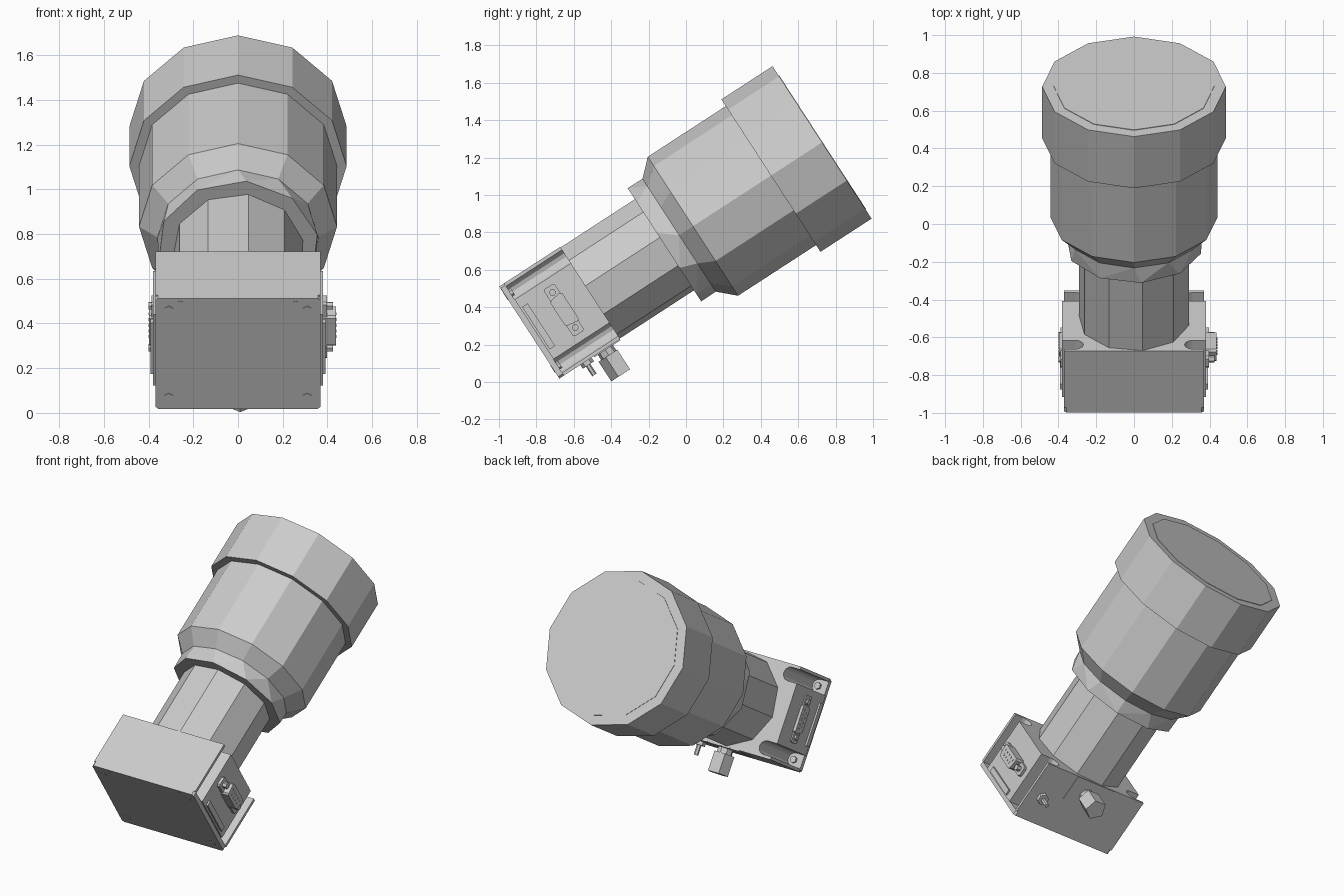
import bpy, bmesh, math
from mathutils import Matrix

if "Cube" in bpy.data.objects:
    bpy.data.objects.remove(bpy.data.objects["Cube"])

# Everything is modelled along local +y (lens axis), then tilted up as a whole
TILT = Matrix.Translation((0, -0.8375, 0.265)) @ Matrix.Rotation(math.radians(33), 4, 'X')


def finish(name, bm):
    bmesh.ops.recalc_face_normals(bm, faces=bm.faces[:])
    me = bpy.data.meshes.new(name)
    bm.to_mesh(me)
    bm.free()
    ob = bpy.data.objects.new(name, me)
    bpy.context.collection.objects.link(ob)
    ob.matrix_world = TILT
    return ob


def place(axis, p, h):
    return {'x': (h, p[0], p[1]), 'y': (p[0], h, p[1]), 'z': (p[0], p[1], h)}[axis]


def prism(name, pts, axis, lo, hi):
    bm = bmesh.new()
    a = [bm.verts.new(place(axis, p, lo)) for p in pts]
    b = [bm.verts.new(place(axis, p, hi)) for p in pts]
    bm.faces.new(a)
    bm.faces.new(b)
    n = len(pts)
    for i in range(n):
        j = (i + 1) % n
        bm.faces.new((a[i], a[j], b[j], b[i]))
    return finish(name, bm)


def ngon(r, n, off=0, c=(0, 0)):
    # first corner points along the second axis, turned by off degrees
    return [(c[0] + r * math.sin(math.radians(off + 360 * i / n)),
             c[1] + r * math.cos(math.radians(off + 360 * i / n))) for i in range(n)]


def rect(a0, a1, b0, b1):
    return [(a0, b0), (a1, b0), (a1, b1), (a0, b1)]


def hull_section(name, s0, ring0, s1, ring1):
    bm = bmesh.new()
    for s, ring in ((s0, ring0), (s1, ring1)):
        for p in ring:
            bm.verts.new((p[0], s, p[1]))
    bmesh.ops.convex_hull(bm, input=bm.verts[:])
    return finish(name, bm)


# Lens barrel
prism("lens_hood", ngon(0.486, 12), 'y', 1.54, 1.866)
prism("front_glass", ngon(0.425, 12), 'y', 1.85, 1.869)
prism("main_barrel", ngon(0.443, 12), 'y', 1.043, 1.545)
hull_section("barrel_cone", 0.955, ngon(0.36, 12), 1.043, ngon(0.443, 12))
hull_section("rear_ring", 0.861, ngon(0.363, 10, 6), 0.955, ngon(0.36, 12))
prism("rear_tube", ngon(0.294, 10, 9), 'y', 0.38, 0.87)

# Camera body: cross-section with a rounded screw channel at each corner
quarter = [(0.38, 0.19), (0.31, 0.19)]
quarter += [(0.31 - 0.0425 * math.sin(math.pi * k / 6),
             0.2325 - 0.0425 * math.cos(math.pi * k / 6)) for k in range(1, 6)]
quarter += [(0.31, 0.275), (0.37, 0.275), (0.37, 0.294)]
half = quarter + [(-x, t) for x, t in reversed(quarter)]
prism("camera_body", half + [(-x, -t) for x, t in half], 'y', 0.03, 0.388)
c = 0.012
corner = [(0.37, 0.294 - c), (0.37 - c, 0.294)]
top = corner + [(-x, t) for x, t in reversed(corner)]
prism("back_plate", top + [(-x, -t) for x, t in top], 'y', 0.0, 0.03)

# Corner screws and small dimples on the back
for sx in (-1, 1):
    for st in (-1, 1):
        prism("corner_screw", ngon(0.022, 6, 0, (0.31 * sx, 0.2325 * st)), 'y', -0.003, 0.045)
    prism("small_screw", ngon(0.01, 6, 0, (0.257 * sx, 0.272)), 'y', -0.002, 0.02)

# Side connectors: tall shell on the right, shallow one on the left
flange = [(0.185, -0.14), (0.195, -0.15), (0.245, -0.15), (0.255, -0.14),
          (0.255, 0.14), (0.245, 0.15), (0.195, 0.15), (0.185, 0.14)]
shell = [(0.18, -0.07), (0.19, -0.08), (0.25, -0.09), (0.262, -0.08),
         (0.262, 0.08), (0.25, 0.09), (0.19, 0.08), (0.18, 0.07)]
for side, sx, f, d, post in (("right", 1, 0.398, 0.438, 0.425), ("left", -1, 0.388, 0.398, 0.4)):
    prism(side + "_connector_flange", flange, 'x', 0.37 * sx, f * sx)
    prism(side + "_connector_shell", shell, 'x', 0.37 * sx, d * sx)
    prism(side + "_label_strip", rect(0.042, 0.077, -0.135, 0.135), 'x', 0.37 * sx, 0.392 * sx)
    for t in (-0.112, 0.112):
        prism(side + "_connector_post", ngon(0.019, 6, 0, (0.22, t)), 'x', 0.37 * sx, post * sx)
    for s, n in ((0.207, 4), (0.235, 5)):
        for i in range(n):
            t = (i - (n - 1) / 2) * 0.03
            prism(side + "_pin", ngon(0.006, 6, 0, (s, t)), 'x', 0.38 * sx, (d + 0.003) * sx)

# Underside: socket with plate, and a toggle switch with its nut
prism("socket_plate", rect(-0.14, 0.14, 0.22, 0.386), 'z', -0.30, -0.28)
prism("socket_collar", ngon(0.048, 8, 0, (0.01, 0.29)), 'z', -0.34, -0.29)
prism("socket", ngon(0.066, 5, 180, (0.01, 0.291)), 'z', -0.458, -0.333)
prism("toggle_nut", ngon(0.036, 6, 0, (0.27, 0.17)), 'z', -0.318, -0.285)
prism("toggle_lever", ngon(0.014, 6, 0, (0.27, 0.168)), 'z', -0.38, -0.29)
